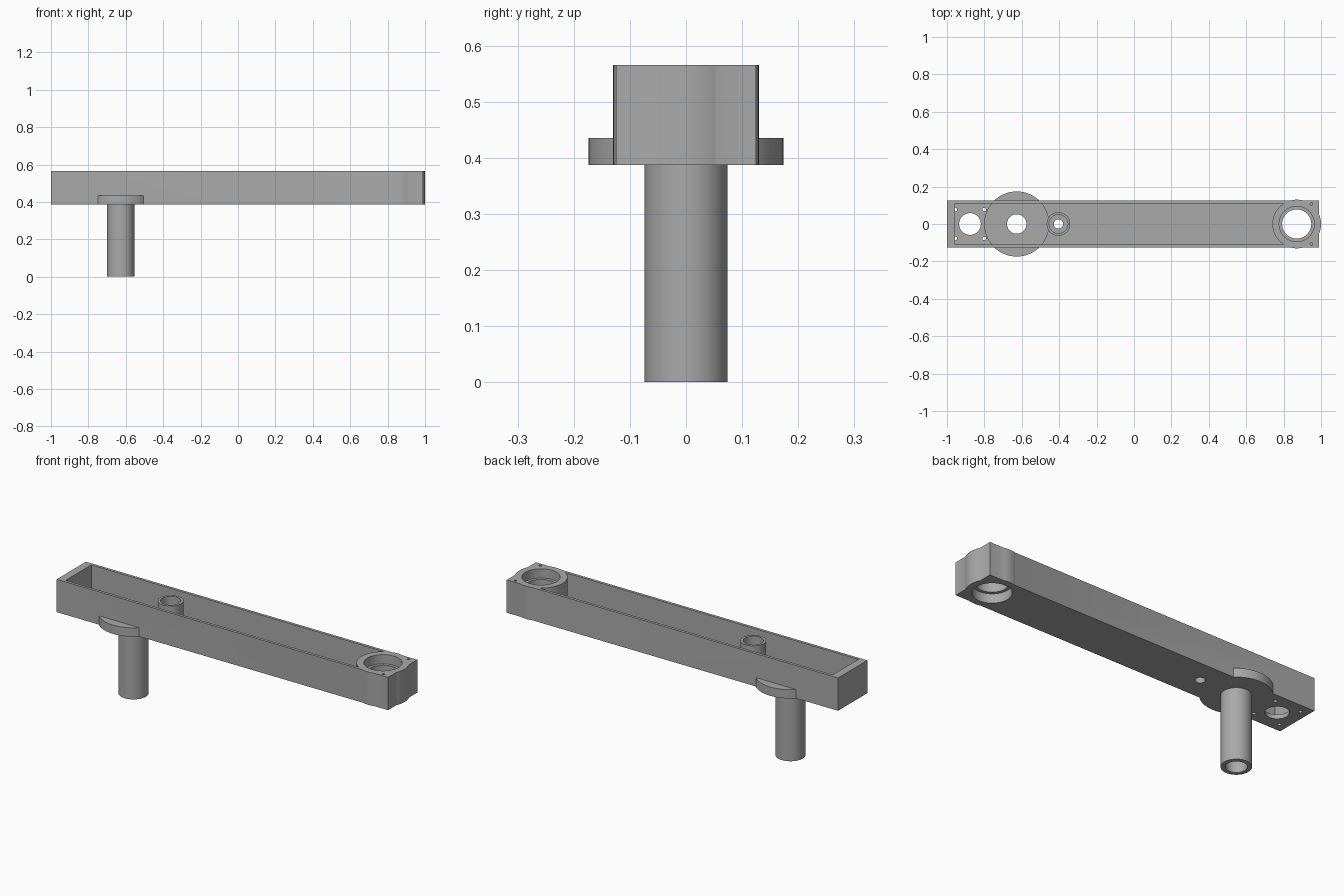
import bpy
import math

if "Cube" in bpy.data.objects:
    bpy.data.objects.remove(bpy.data.objects["Cube"], do_unlink=True)

BASE, TOP, FLOOR = 0.387, 0.565, 0.41
BEARING_X, SHAFT_X, POST_X = 0.87, -0.627, -0.404

grey = bpy.data.materials.new("plain grey")
grey.use_nodes = True
grey.diffuse_color = (0.4, 0.4, 0.4, 1)
grey.node_tree.nodes["Principled BSDF"].inputs["Base Color"].default_value = (0.4, 0.4, 0.4, 1)


def box(name, x0, x1, half_y, z0, z1):
    bpy.ops.mesh.primitive_cube_add(size=1, location=((x0 + x1) / 2, 0, (z0 + z1) / 2))
    ob = bpy.context.object
    ob.name = name
    ob.scale = (x1 - x0, half_y * 2, z1 - z0)
    bpy.ops.object.transform_apply(location=True, rotation=False, scale=True)
    ob.data.materials.append(grey)
    return ob


def cyl(name, x, r, z0, z1, y=0, sides=64):
    bpy.ops.mesh.primitive_cylinder_add(vertices=sides, radius=r, depth=z1 - z0,
                                        location=(x, y, (z0 + z1) / 2))
    ob = bpy.context.object
    ob.name = name
    bpy.ops.object.transform_apply(location=True, rotation=False, scale=True)
    ob.data.materials.append(grey)
    return ob


def combine(target, tool, operation):
    mod = target.modifiers.new("boolean", "BOOLEAN")
    mod.operation, mod.solver, mod.object = operation, "EXACT", tool
    bpy.ops.object.select_all(action="DESELECT")
    target.select_set(True)
    bpy.context.view_layer.objects.active = target
    bpy.ops.object.modifier_apply(modifier=mod.name)
    bpy.data.objects.remove(tool, do_unlink=True)


# Open channel arm
arm = box("channel_arm", -1, 0.988, 0.125, BASE, TOP)
combine(arm, box("cavity", -0.957, 0.8, 0.11, FLOOR, TOP + 0.1), "DIFFERENCE")

# Bearing housing, flange disc, hollow shaft and idler post
for part in (
    cyl("bearing_housing", BEARING_X, 0.13, BASE, TOP, sides=96),
    cyl("flange_disc", SHAFT_X, 0.174, BASE, 0.435, sides=96),
    cyl("shaft", SHAFT_X, 0.074, 0, 0.42),
    cyl("idler_post", POST_X, 0.063, BASE, TOP - 0.004),
):
    combine(arm, part, "UNION")

# Bores and counterbores
for x, r, z0, z1 in (
    (BEARING_X, 0.078, 0.3, 0.7),
    (BEARING_X, 0.094, TOP - 0.05, 0.7),
    (BEARING_X, 0.094, 0.3, BASE + 0.05),
    (SHAFT_X, 0.052, -0.1, 0.7),
    (POST_X, 0.025, 0.3, 0.7),
    (POST_X, 0.05, TOP - 0.06, 0.7),
    (-0.877, 0.058, 0.3, 0.5),
):
    combine(arm, cyl("bore", x, r, z0, z1), "DIFFERENCE")

# Screw holes
for side in (-1, 1):
    for x in (-0.955, -0.8):
        combine(arm, cyl("screw", x, 0.01, 0.3, 0.43, side * 0.077, 20), "DIFFERENCE")
    combine(arm, cyl("screw", 0.948, 0.007, 0.5, 0.7, side * 0.107, 16), "DIFFERENCE")

bpy.ops.object.select_all(action="DESELECT")
arm.select_set(True)
bpy.context.view_layer.objects.active = arm
bpy.ops.object.shade_smooth_by_angle(angle=math.radians(25))
